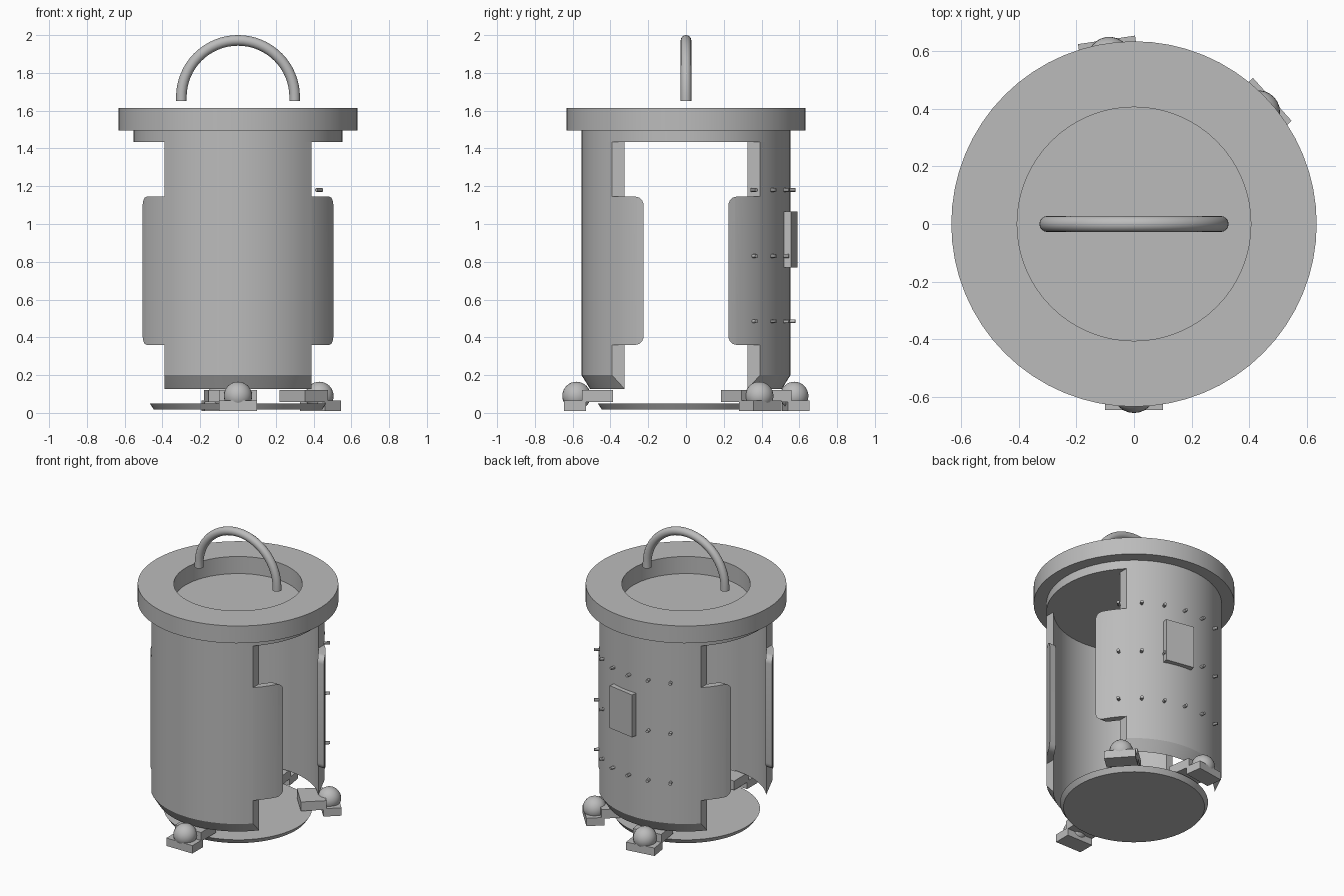
import bpy
import bmesh
from math import cos, sin, pi, radians
from mathutils import Matrix, Vector

if "Cube" in bpy.data.objects:
    bpy.data.objects.remove(bpy.data.objects["Cube"])

SEGMENTS = 64
OUTER, INNER = 0.553, 0.508

grey = bpy.data.materials.new("plain_grey")
grey.use_nodes = True
grey.diffuse_color = (0.5, 0.5, 0.5, 1)
grey.node_tree.nodes["Principled BSDF"].inputs["Base Color"].default_value = (0.5, 0.5, 0.5, 1)


def add_object(name, bm):
    bmesh.ops.recalc_face_normals(bm, faces=bm.faces)
    mesh = bpy.data.meshes.new(name)
    bm.to_mesh(mesh)
    bm.free()
    mesh.materials.append(grey)
    obj = bpy.data.objects.new(name, mesh)
    bpy.context.collection.objects.link(obj)
    return obj


def smooth(obj):
    bpy.ops.object.select_all(action="DESELECT")
    obj.select_set(True)
    bpy.context.view_layer.objects.active = obj
    bpy.ops.object.shade_smooth_by_angle(angle=radians(30))


def lathe(name, profile):
    """Revolve a closed (radius, height) outline around the z axis."""
    bm = bmesh.new()
    verts = [bm.verts.new((r, 0, z)) for r, z in profile]
    edges = [bm.edges.new((v, verts[i - 1])) for i, v in enumerate(verts)]
    bmesh.ops.spin(bm, geom=verts + edges, axis=(0, 0, 1), cent=(0, 0, 0),
                   angle=2 * pi, steps=SEGMENTS, use_merge=True)
    bmesh.ops.remove_doubles(bm, verts=bm.verts, dist=1e-5)
    return add_object(name, bm)


def disc(name, r_low, r_high, z_low, z_high):
    bm = bmesh.new()
    bmesh.ops.create_cone(bm, cap_ends=True, segments=SEGMENTS, radius1=r_low, radius2=r_high,
                          depth=z_high - z_low, matrix=Matrix.Translation((0, 0, (z_low + z_high) / 2)))
    obj = add_object(name, bm)
    smooth(obj)


def radial_box(name, angle, r_in, r_out, width, z_low, z_high):
    """Box lying along a direction around the z axis."""
    bm = bmesh.new()
    place = (Matrix.Rotation(radians(angle), 4, "Z")
             @ Matrix.Translation(((r_in + r_out) / 2, 0, (z_low + z_high) / 2))
             @ Matrix.Diagonal((r_out - r_in, width, z_high - z_low, 1)))
    bmesh.ops.create_cube(bm, size=1, matrix=place)
    return add_object(name, bm)


# Side opening outline: wide at top and bottom, narrow between the rounded wings
def opening_outline():
    half, low, high, r = 0.225, 0.36, 1.145, 0.045
    side = [(0.7, 0), (0.7, low)]
    for z, start in ((low + r, -90), (high - r, 180)):
        for i in range(7):
            a = radians(start - 15 * i)
            side.append((half + r + r * cos(a), z + r * sin(a)))
    side += [(0.7, high), (0.7, 1.6)]
    return side + [(-y, z) for y, z in reversed(side)]


# Body shell with a knife-edged bottom
shell = lathe("body_shell", [(INNER, 0.127), (OUTER, 0.2), (OUTER, 1.436), (INNER, 1.436)])
for sign in (-1, 1):
    bm = bmesh.new()
    face = bm.faces.new([bm.verts.new((sign * 0.39, y, z)) for y, z in opening_outline()])
    push = bmesh.ops.extrude_face_region(bm, geom=[face])["geom"]
    bmesh.ops.translate(bm, vec=(sign * 0.4, 0, 0),
                        verts=[g for g in push if isinstance(g, bmesh.types.BMVert)])
    cutter = add_object("opening_cutter", bm)
    cutter.hide_render = True
    cut = shell.modifiers.new("opening", "BOOLEAN")
    cut.operation, cut.solver, cut.object = "DIFFERENCE", "EXACT", cutter
    bpy.context.view_layer.objects.active = shell
    bpy.ops.object.modifier_apply(modifier=cut.name)
    bpy.data.objects.remove(cutter)
smooth(shell)

# Top: cap under an open rim
disc("top_cap", OUTER, OUTER, 1.435, 1.496)
smooth(lathe("top_rim", [(0.405, 1.495), (0.633, 1.495), (0.633, 1.615), (0.405, 1.615)]))

# Floor plate
disc("floor_plate", 0.445, 0.467, 0.017, 0.05)

# Carrying handle
path = [(-0.3, 1.652)] + [(-0.3 * cos(pi * i / 32), 1.672 + 0.3 * sin(pi * i / 32))
                          for i in range(33)] + [(0.3, 1.652)]
bm = bmesh.new()
rings = []
for i, (x, z) in enumerate(path):
    a, b = path[max(i - 1, 0)], path[min(i + 1, len(path) - 1)]
    along = Vector((b[0] - a[0], 0, b[1] - a[1])).normalized()
    out = along.cross(Vector((0, 1, 0)))
    rings.append([bm.verts.new(Vector((x, 0, z)) + 0.028 * (out * cos(t) + Vector((0, sin(t), 0))))
                  for t in (2 * pi * k / 16 for k in range(16))])
for low, high in zip(rings, rings[1:]):
    for k in range(16):
        bm.faces.new((low[k - 1], low[k], high[k], high[k - 1]))
bm.faces.new(rings[0])
bm.faces.new(rings[-1])
smooth(add_object("handle", bm))

# Feet: stepped bracket with a ball
for label, angle in (("front", -90), ("left", 42), ("back", 98.5)):
    radial_box(label + "_foot_arm", angle, 0.387, 0.55, 0.2, 0.057, 0.12)
    radial_box(label + "_foot_pad", angle, 0.53, 0.645, 0.2, 0.01, 0.065)
    bm = bmesh.new()
    spot = Matrix.Rotation(radians(angle), 4, "Z") @ Matrix.Translation((0.58, 0, 0.09))
    bmesh.ops.create_uvsphere(bm, u_segments=24, v_segments=16, radius=0.075, matrix=spot)
    smooth(add_object(label + "_foot_ball", bm))

# Back panel and rows of bolts
radial_box("back_panel", 80, 0.545, 0.582, 0.2, 0.77, 1.065)
bm = bmesh.new()
for z in (0.485, 0.83, 1.18):
    for angle in range(40, 120, 15):
        spot = (Matrix.Rotation(radians(angle), 4, "Z") @ Matrix.Translation((0.561, 0, z))
                @ Matrix.Rotation(pi / 2, 4, "Y"))
        bmesh.ops.create_cone(bm, cap_ends=True, segments=12, radius1=0.01, radius2=0.01,
                              depth=0.04, matrix=spot)
smooth(add_object("bolts", bm))
